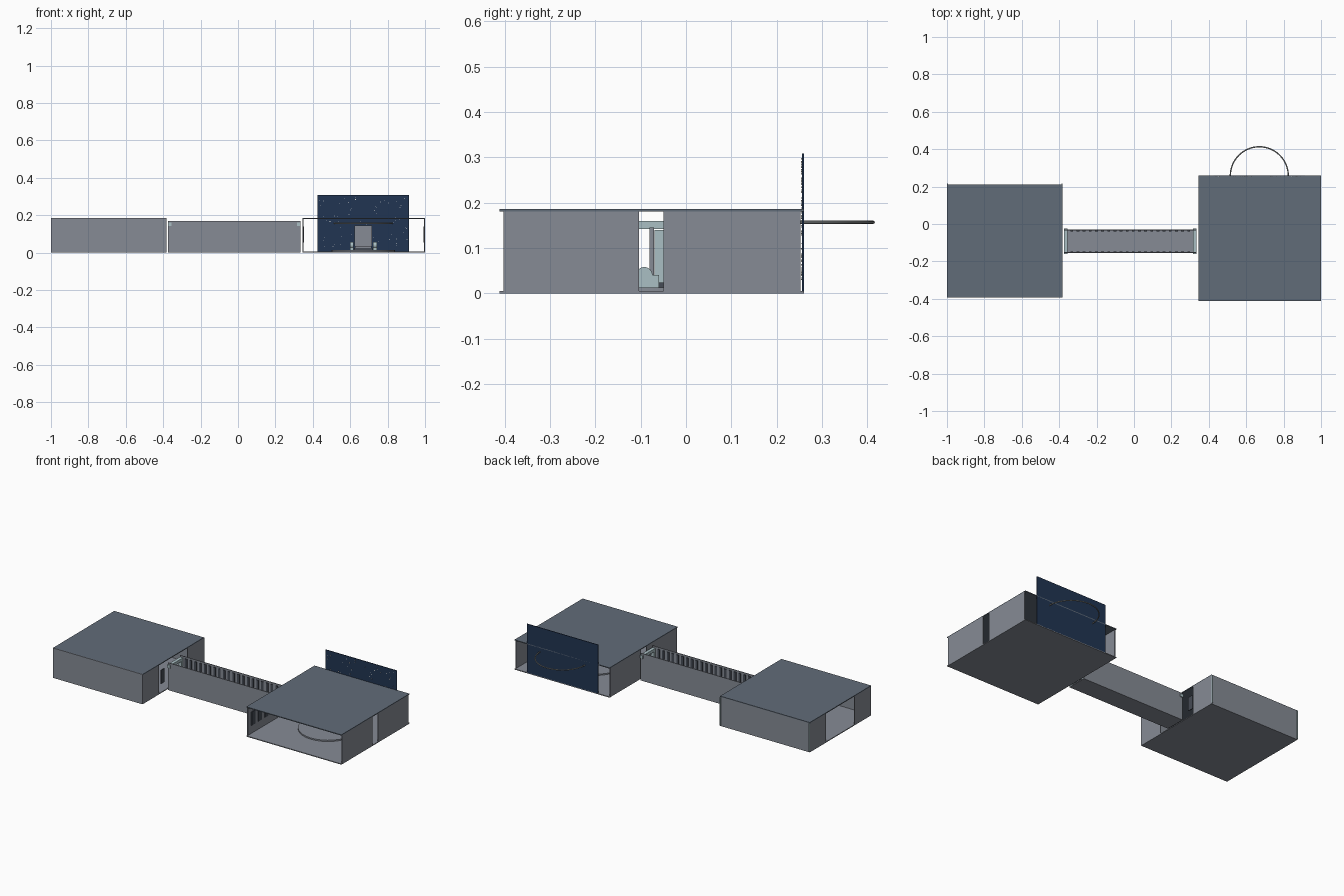
import bpy, math, random

cube = bpy.data.objects.get("Cube")
if cube:
    bpy.data.objects.remove(cube, do_unlink=True)


def material(name, rgb):
    m = bpy.data.materials.new(name)
    m.use_nodes = True
    m.diffuse_color = (*rgb, 1)
    m.node_tree.nodes["Principled BSDF"].inputs["Base Color"].default_value = (*rgb, 1)
    return m


WALL = material("wall grey", (0.24, 0.26, 0.30))
ROOF = material("slate roof", (0.12, 0.15, 0.19))
NAVY = material("night navy", (0.015, 0.035, 0.085))
PALE = material("pale blue metal", (0.40, 0.52, 0.55))
DARK = material("dark panel", (0.06, 0.07, 0.09))
STAR = material("star white", (0.8, 0.8, 0.75))
RING = material("ring grey", (0.30, 0.32, 0.32))


def finish(name, mat, smooth=False):
    o = bpy.context.object
    o.name = name
    o.data.materials.append(mat)
    if smooth:
        bpy.ops.object.shade_smooth_by_angle()
    return o


def box(name, mat, x, y, z):
    """Box from three (low, high) ranges."""
    spans = (x, y, z)
    bpy.ops.mesh.primitive_cube_add(size=1, location=[(a + b) / 2 for a, b in spans])
    bpy.context.object.scale = [b - a for a, b in spans]
    bpy.ops.object.transform_apply(location=False, rotation=False)
    return finish(name, mat)


def cylinder(name, mat, r, depth, loc, rot=(0, 0, 0)):
    bpy.ops.mesh.primitive_cylinder_add(vertices=32, radius=r, depth=depth, location=loc, rotation=rot)
    return finish(name, mat, True)


T = 0.005   # plate thickness
H = 0.186   # room height


def room(name, x0, x1, y0, y1, gap, inset):
    """Floor, roof and two side walls, each with a doorway."""
    box(name + "_floor", WALL, (x0, x1), (y0, y1), (0, T))
    box(name + "_roof", ROOF, (x0, x1), (y0, y1), (H - T, H))
    for side, x in (("right", x0), ("left", x1 - T)):
        for part, y in (("front", (y0 + inset, gap[0])), ("back", (gap[1], y1 - inset))):
            box(f"{name}_{side}_{part}_wall", WALL, (x, x + T), y, (T, H - T))


# Closed room with wide openings in both sides
room("cabin", -1, -0.382, -0.39, 0.21, (-0.23, 0.05), 0)
box("cabin_front_wall", WALL, (-1, -0.382), (-0.394, -0.389), (0, H))
box("cabin_back_wall", WALL, (-1, -0.382), (0.205, 0.21), (0, H))
for x in (-1, -0.387):
    box("cabin_corner_strip", PALE, (x, x + T), (0.21, 0.217), (T, H - T))

# Open-fronted command room
room("bridge", 0.345, 1, -0.411, 0.26, (-0.104, -0.05), 0.008)

# Dark display panels inside the side walls
for i in range(4):
    y = -0.37 + i * 0.065
    for x in (0.35, 0.991):
        box("wall_display", DARK, (x, x + 0.004), (y, y + 0.035), (0.055, 0.14))
for y in (-0.2, 0.0):
    box("cabin_display", DARK, (-0.395, -0.39), (y, y + 0.035), (0.05, 0.135))

# Corridor, open on top, with ribs along both inner walls
X0, X1, Y0, Y1 = -0.375, 0.335, -0.155, -0.03
box("corridor_floor", WALL, (X0, X1), (Y0, Y1), (0, T))
for side, y in (("front", Y0), ("back", Y1 - T)):
    box(f"corridor_{side}_wall", WALL, (X0, X1), (y, y + T), (0, 0.17))
RIBS = 20
for i in range(RIBS):
    x = X0 + 0.035 + i * (X1 - X0 - 0.085) / (RIBS - 1)
    for y in (Y0 + T, Y1 - T - 0.004):
        box("corridor_rib", DARK, (x, x + 0.015), (y, y + 0.004), (0.03, 0.16))

# Door frames at the corridor ends
for x in (X0, X1 - 0.02):
    box("frame_lintel", PALE, (x, x + 0.02), (Y0 - 0.006, Y1 + 0.006), (0.142, 0.16))
    for y in (Y0 + T, Y1 - 0.02):
        box("frame_post", PALE, (x, x + 0.02), (y, y + 0.015), (T, 0.142))

# View screen with stars on its inner side, and the ring through it
box("view_screen", NAVY, (0.425, 0.915), (0.256, 0.26), (0.004, 0.308))
random.seed(4)
for i in range(70):
    x, z = random.uniform(0.435, 0.905), random.uniform(0.015, 0.3)
    s = random.uniform(0.001, 0.0022)
    box("star", STAR, (x - s, x + s), (0.2535, 0.256), (z - s, z + s))
bpy.ops.mesh.primitive_torus_add(major_radius=0.155, minor_radius=0.0035, major_segments=64,
                                 minor_segments=8, location=(0.67, 0.258, 0.157))
finish("ring", RING, True)

# Command chair on a low round platform
CX, CY = 0.67, -0.07
cylinder("platform", WALL, 0.17, 0.008, (CX, CY, 0.009))
box("chair_base", DARK, (CX - 0.05, CX + 0.05), (CY - 0.035, CY + 0.02), (0.01, 0.024))
box("chair_seat", WALL, (CX - 0.045, CX + 0.045), (CY - 0.035, CY + 0.01), (0.024, 0.036))
box("chair_cushion", WALL, (CX - 0.046, CX + 0.046), (CY - 0.01, CY - 0.001), (0.036, 0.145))
box("chair_back", PALE, (CX - 0.04, CX + 0.04), (CY, CY + 0.02), (0.024, 0.14))
for s in (-1, 1):
    x = CX + s * 0.062
    box("armrest", PALE, (x - 0.01, x + 0.01), (CY - 0.035, CY + 0.01), (0.013, 0.04))
    cylinder("armrest_end", PALE, 0.018, 0.02, (x, CY - 0.022, 0.04), (0, math.pi / 2, 0))
